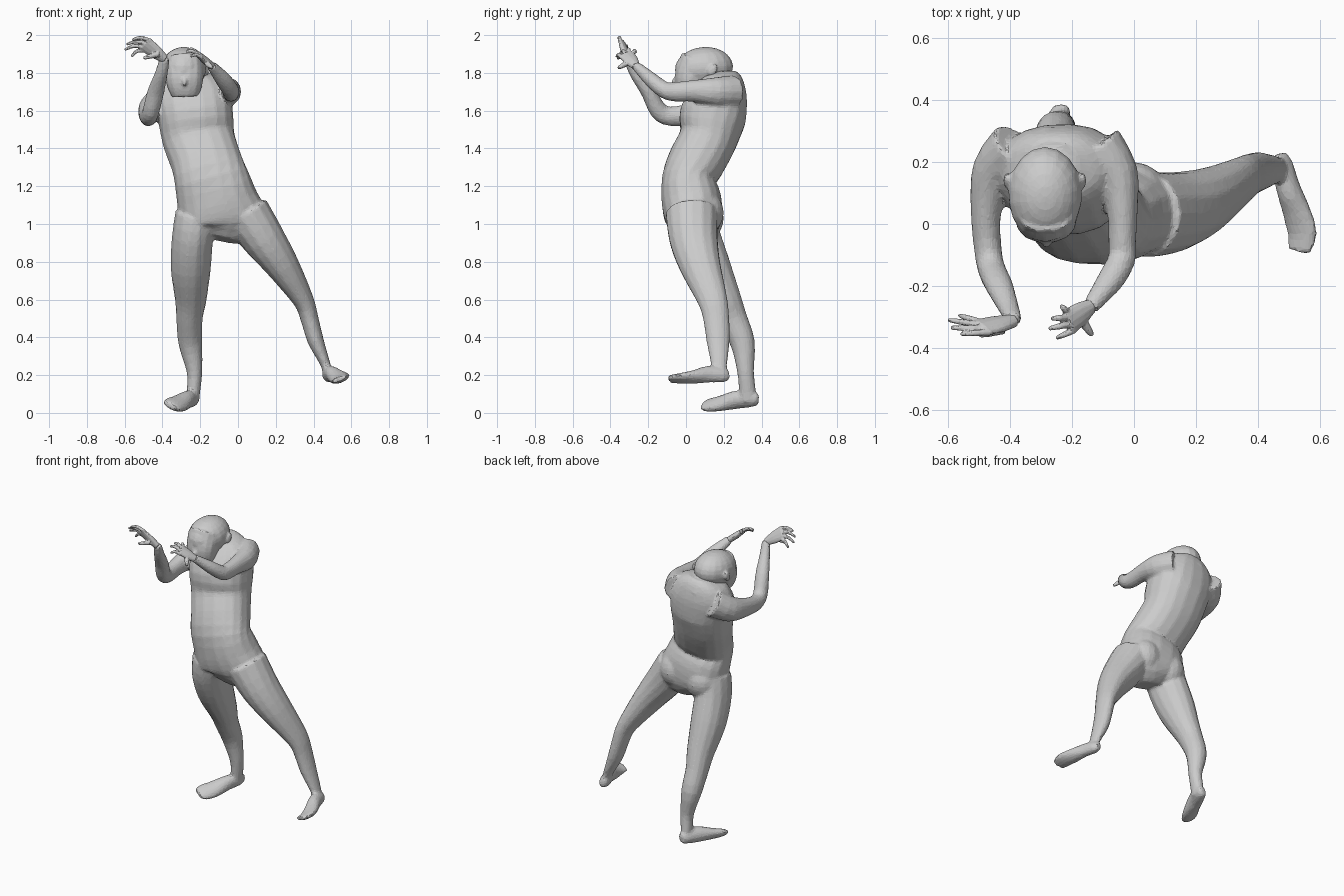
import bpy, bmesh, math
from mathutils import Vector, Matrix


def catmull(pts, sub=3):
    """Smoothly interpolate a list of (x, y, z, a, b) stations."""
    out, n = [], len(pts)
    for i in range(n - 1):
        p = [pts[max(i - 1, 0)], pts[i], pts[i + 1], pts[min(i + 2, n - 1)]]
        for s in range(sub):
            t = s / sub
            out.append([0.5 * (2 * q1 + (q2 - q0) * t + (2 * q0 - 5 * q1 + 4 * q2 - q3) * t * t
                               + (3 * q1 - q0 - 3 * q2 + q3) * t ** 3)
                        for q0, q1, q2, q3 in zip(*p)])
    return out + [list(pts[-1])]


def loft(bm, pts, ref=(1, 0, 0), sides=14, power=1.0):
    """Closed tube of elliptical rings; a is the radius along ref, b across it."""
    st, ref, rings = catmull(pts), Vector(ref), []
    for i, s in enumerate(st):
        c = Vector(s[:3])
        t = (Vector(st[min(i + 1, len(st) - 1)][:3]) - Vector(st[max(i - 1, 0)][:3])).normalized()
        u = (ref - t * ref.dot(t)).normalized()
        v = t.cross(u)
        ring = []
        for k in range(sides):
            ang = 2 * math.pi * k / sides
            ca, sa = math.cos(ang), math.sin(ang)
            ca = math.copysign(abs(ca) ** power, ca)
            sa = math.copysign(abs(sa) ** power, sa)
            ring.append(bm.verts.new(c + u * ca * s[3] + v * sa * s[4]))
        rings.append(ring)
    for r0, r1 in zip(rings, rings[1:]):
        for k in range(sides):
            j = (k + 1) % sides
            bm.faces.new((r0[k], r0[j], r1[j], r1[k]))
    bm.faces.new(rings[0][::-1])
    bm.faces.new(rings[-1])


def ball(bm, centre, radii, tilt=0.0):
    m = (Matrix.Translation(centre) @ Matrix.Rotation(tilt, 4, 'X')
         @ Matrix.Diagonal((*radii, 1)))
    bmesh.ops.create_uvsphere(bm, u_segments=18, v_segments=12, radius=1, matrix=m)


def finish(bm, name, voxel, smooth, ratio):
    """Fuse the overlapping pieces into one skin with light facets."""
    bmesh.ops.recalc_face_normals(bm, faces=bm.faces)
    me = bpy.data.meshes.new(name)
    bm.to_mesh(me)
    bm.free()
    ob = bpy.data.objects.new(name, me)
    bpy.context.collection.objects.link(ob)
    r = ob.modifiers.new("fuse", 'REMESH')
    r.mode, r.voxel_size = 'VOXEL', voxel
    s = ob.modifiers.new("soften", 'SMOOTH')
    s.factor, s.iterations = 0.5, smooth
    d = ob.modifiers.new("facets", 'DECIMATE')
    d.ratio = ratio
    return ob


# Body: torso, neck, limbs and feet
bm = bmesh.new()
loft(bm, [(-.09, .03, .92, .11, .08), (-.08, .04, 1.0, .23, .145), (-.11, .03, 1.12, .215, .16),
          (-.14, .013, 1.235, .198, .142), (-.168, .055, 1.33, .188, .152),
          (-.208, .117, 1.45, .192, .155), (-.225, .142, 1.57, .2, .178),
          (-.245, .18, 1.68, .2, .15), (-.255, .2, 1.76, .155, .11),
          (-.26, .2, 1.80, .08, .07)], sides=18, power=.88)
loft(bm, [(-.255, .23, 1.68, .13, .1), (-.265, .18, 1.75, .09, .085), (-.28, .1, 1.81, .07, .075)])
# Buttocks
ball(bm, (-.19, .09, 1.03), (.11, .11, .12))
ball(bm, (0, .09, 1.06), (.11, .11, .12))
# Legs
loft(bm, [(-.215, .03, 1.04, .12, .13), (-.24, .05, .93, .11, .135), (-.25, .115, .77, .107, .125),
          (-.25, .2, .6, .084, .095), (-.257, .245, .5, .07, .08), (-.252, .3, .37, .064, .066),
          (-.23, .315, .22, .042, .045), (-.235, .325, .12, .036, .045), (-.237, .33, .06, .032, .045)])
loft(bm, [(.04, .03, 1.06, .13, .14), (.135, .04, .92, .115, .13), (.235, .075, .78, .09, .11),
          (.345, .14, .6, .056, .08), (.378, .16, .5, .048, .07), (.412, .17, .38, .043, .062),
          (.462, .175, .26, .027, .044), (.48, .175, .19, .026, .04)])
# Feet, rolled slightly outward
loft(bm, [(-.235, .385, .07, .02, .03), (-.24, .35, .072, .036, .042), (-.27, .27, .07, .044, .05),
          (-.31, .18, .05, .056, .036), (-.345, .12, .042, .056, .026), (-.36, .088, .038, .04, .016)],
     ref=(1, 0, -.45))
loft(bm, [(.472, .228, .2, .018, .026), (.478, .195, .2, .034, .04), (.497, .12, .205, .038, .046),
          (.525, .04, .19, .048, .034), (.543, -.03, .183, .052, .023), (.533, -.09, .178, .04, .015)],
     ref=(1, 0, .4))
# Arms
loft(bm, [(-.38, .25, 1.67, .09, .09), (-.45, .17, 1.615, .075, .08), (-.478, .04, 1.585, .05, .06),
          (-.472, -.08, 1.57, .045, .052), (-.46, -.145, 1.6, .045, .048), (-.435, -.2, 1.7, .045, .04),
          (-.405, -.27, 1.8, .034, .031), (-.388, -.31, 1.88, .028, .022)])
loft(bm, [(-.12, .25, 1.70, .09, .09), (-.055, .16, 1.70, .07, .078), (-.038, .04, 1.705, .05, .058),
          (-.038, -.06, 1.7, .045, .052), (-.04, -.115, 1.71, .045, .045), (-.075, -.18, 1.76, .044, .04),
          (-.12, -.24, 1.815, .033, .03), (-.14, -.27, 1.84, .027, .024)])
finish(bm, "body", .01, 4, .2)

# Head, bowed forward, with ears
bm = bmesh.new()
ball(bm, (-.287, .095, 1.825), (.12, .155, .112), .1)
loft(bm, [(-.285, .07, 1.85, .1, .11), (-.284, .03, 1.78, .102, .092),
          (-.282, .02, 1.72, .09, .075), (-.28, .02, 1.675, .07, .055)], power=.85)
for x in (-.168, -.408):
    ball(bm, (x, .14, 1.815), (.014, .024, .036), -.5)
ball(bm, (-.283, -.062, 1.755), (.014, .014, .024), -.3)
finish(bm, "head", .008, 4, .25)


# Hands: palm, four bent fingers and a thumb
def hand(name, wrist, knuckle, across, half, tips, thumb):
    bm = bmesh.new()
    w, k = Vector(wrist), Vector(knuckle)
    a = Vector(across).normalized()
    loft(bm, [(*w, .024, .02), (*w.lerp(k, .5), half * .9, .02), (*k, half, .015)], ref=a, sides=12)
    for i, tip in enumerate(tips):
        base = k.lerp(w, .12) + a * half * (i - 1.5) * .53
        t = Vector(tip)
        mid = base.lerp(t, .55) + Vector((0, 0, .014))
        loft(bm, [(*base, .011, .011), (*mid, .0105, .0105), (*t, .007, .007)],
             ref=a, sides=8)
    b, t = Vector(thumb[0]), Vector(thumb[1])
    loft(bm, [(*b, .016, .016), (*b.lerp(t, .6), .013, .013), (*t, .008, .008)], ref=(0, 0, 1), sides=8)
    finish(bm, name, .0045, 2, .25)


hand("right_hand", (-.387, -.312, 1.872), (-.495, -.335, 1.955), (.45, -.4, .6), .046,
     [(-.565, -.295, 1.885), (-.6, -.31, 1.922), (-.592, -.335, 1.95), (-.56, -.355, 1.975)],
     ((-.42, -.34, 1.9), (-.5, -.36, 1.878)))
hand("left_hand", (-.138, -.265, 1.835), (-.213, -.318, 1.9), (.35, -.8, -.3), .044,
     [(-.235, -.265, 1.905), (-.268, -.305, 1.922), (-.276, -.338, 1.912), (-.25, -.368, 1.885)],
     ((-.165, -.315, 1.85), (-.135, -.36, 1.825)))
